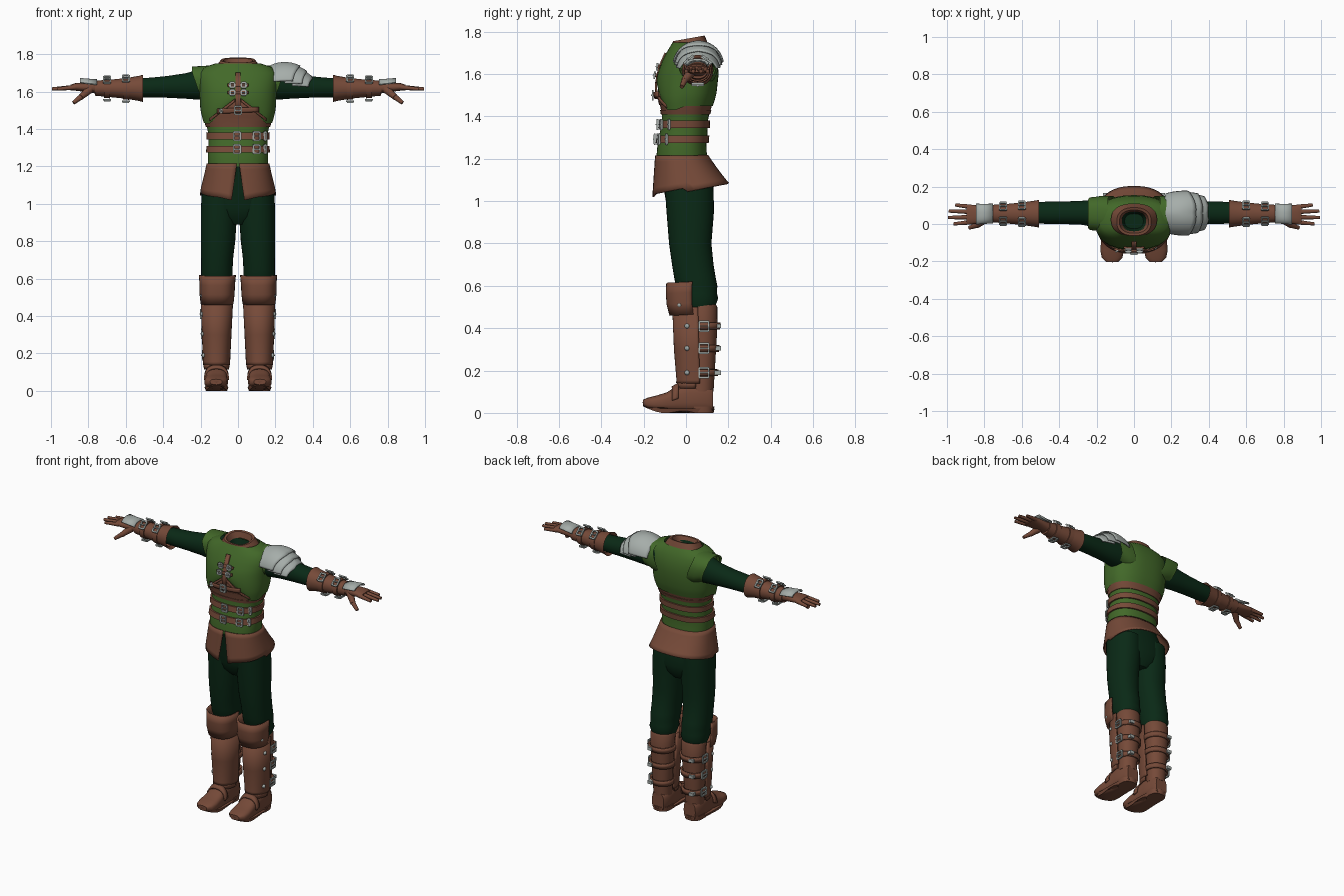
import bpy, bmesh
from math import pi, sin, cos, radians
from mathutils import Vector, Matrix

cube = bpy.data.objects.get("Cube")
if cube:
    bpy.data.objects.remove(cube)


def material(name, rgb):
    m = bpy.data.materials.new(name)
    m.use_nodes = True
    m.diffuse_color = (*rgb, 1)
    node = m.node_tree.nodes["Principled BSDF"]
    node.inputs["Base Color"].default_value = (*rgb, 1)
    node.inputs["Roughness"].default_value = 0.8
    return m


LEATHER = material("brown leather", (0.18, 0.068, 0.04))
GREEN = material("green cloth", (0.055, 0.14, 0.022))
DARK = material("dark green cloth", (0.003, 0.022, 0.008))
STEEL = material("grey steel", (0.38, 0.42, 0.4))


def finish(name, bm, mat, mirror=False, thick=0, smooth=True):
    bmesh.ops.recalc_face_normals(bm, faces=bm.faces)
    me = bpy.data.meshes.new(name)
    bm.to_mesh(me)
    bm.free()
    me.materials.append(mat)
    ob = bpy.data.objects.new(name, me)
    bpy.context.collection.objects.link(ob)
    if thick:
        mod = ob.modifiers.new("thickness", "SOLIDIFY")
        mod.thickness, mod.offset = thick, 0
    if mirror:
        ob.modifiers.new("mirror", "MIRROR")
    if smooth:
        bpy.ops.object.select_all(action="DESELECT")
        ob.select_set(True)
        bpy.context.view_layer.objects.active = ob
        bpy.ops.object.shade_smooth_by_angle(angle=radians(40))
    return ob


def surface(name, f, nu, nv, mat, thick=0.008, mirror=False):
    """Open sheet from a function of u and v in 0..1."""
    bm = bmesh.new()
    g = [[bm.verts.new(f(i / nu, j / nv)) for i in range(nu + 1)] for j in range(nv + 1)]
    for j in range(nv):
        for i in range(nu):
            bm.faces.new((g[j][i], g[j][i + 1], g[j + 1][i + 1], g[j + 1][i]))
    return finish(name, bm, mat, mirror, thick)


def oval(ring, a, axis="z", p=2.4):
    t, ca, cb, ra, rb = ring
    c, s = cos(a), sin(a)
    u = ca + ra * abs(c) ** (2 / p) * (1 if c > 0 else -1)
    v = cb + rb * abs(s) ** (2 / p) * (1 if s > 0 else -1)
    return {"x": (t, u, v), "y": (u, t, v), "z": (u, v, t)}[axis]


def loft(name, rings, mat, axis="z", n=32, p=2.4, bend=None, cap=(1, 1), mirror=False, arc=None):
    """Skin through oval rings (position, centre a, centre b, radius a, radius b)."""
    bend = bend or (lambda x, y, z: (x, y, z))
    if arc:
        a0, a1 = map(radians, arc)
        k = len(rings) - 1
        return surface(name, lambda u, v: bend(*oval(rings[round(v * k)], a0 + (a1 - a0) * u, axis, p)),
                       n, k, mat, 0.01, mirror)
    bm = bmesh.new()
    g = [[bm.verts.new(bend(*oval(r, 2 * pi * i / n, axis, p))) for i in range(n)] for r in rings]
    for lo, hi in zip(g, g[1:]):
        for i in range(n):
            bm.faces.new((lo[i - 1], lo[i], hi[i], hi[i - 1]))
    for flag, row in zip(cap, (g[0], g[-1])):
        if flag:
            bm.faces.new(row)
    return finish(name, bm, mat, mirror)


def boxes(name, parts, mat, matrix, mirror=False):
    bm = bmesh.new()
    for centre, size in parts:
        m = matrix @ Matrix.Translation(centre) @ Matrix.Diagonal((*size, 1))
        bmesh.ops.create_cube(bm, size=1, matrix=m)
    return finish(name, bm, mat, mirror, smooth=False)


def buckle(name, loc, normal, along, w=0.04, h=0.05, mirror=False):
    """Rectangular frame with a pin, lying on a strap."""
    z, x = Vector(normal).normalized(), Vector(along).normalized()
    m = Matrix((x, z.cross(x), z)).transposed().to_4x4()
    m.translation = loc
    t = 0.009
    parts = [((s * w / 2, 0, 0), (t, h, t)) for s in (-1, 1)]
    parts += [((0, s * h / 2, 0), (w, t, t)) for s in (-1, 1)] + [((0, 0, 0.004), (w, t * 0.7, t))]
    boxes(name, parts, STEEL, m, mirror)


# ---- torso outline shared by vest, belts and patches
TORSO = [(1.20, 0, -.02, .16, .12), (1.26, 0, -.02, .162, .116), (1.33, 0, -.01, .157, .112),
         (1.40, 0, -.003, .161, .108), (1.45, 0, 0, .18, .12), (1.50, 0, .002, .194, .134),
         (1.60, 0, .01, .2, .137), (1.66, 0, .018, .205, .124), (1.70, 0, .022, .203, .108),
         (1.73, 0, .024, .175, .092), (1.75, 0, .022, .115, .078)]


def torso_at(z, grow=0):
    for a, b in zip(TORSO, TORSO[1:]):
        if z <= b[0]:
            break
    f = (z - a[0]) / (b[0] - a[0])
    r = [u + (v - u) * f for u, v in zip(a, b)]
    return (z, r[1], r[2], r[3] + grow, r[4] + grow)


def band(name, z0, z1, grow, mat, steps=1):
    rings = [torso_at(z0 + (z1 - z0) * i / steps, grow) for i in range(steps + 1)]
    return loft(name, [torso_at(z0, -.004)] + rings + [torso_at(z1, -.004)], mat, n=48, cap=(0, 0))


def front(x, z, out=0):
    r = torso_at(z)
    return r[2] - r[4] * max(0, 1 - abs(x / r[3]) ** 2.4) ** (1 / 2.4) - out


def patch(name, x0, z0, x1, z1, h, mat, out=.007):
    """Strap hugging the chest from one point to another."""
    def f(u, v):
        x, z = x0 + (x1 - x0) * u, z0 + (z1 - z0) * u + h * (v - .5)
        return (x, front(x, z, out), z)
    surface(name, f, 10, 3, mat, .009)


def chest_edge(x, y, z):
    if z >= 1.6:
        return x, y, z
    ahead = min(1, max(0, -y / .05))
    edge = 1.45 + ahead * (.13 * max(0, 1 - abs(x) / .15) - .02)
    return x, y, 1.6 - (1.6 - z) * (1.6 - edge) / .15


band("vest_belly", 1.20, 1.42, 0, GREEN, 6)
band("corset", 1.41, 1.60, .002, LEATHER, 6)
for i, (z0, z1) in enumerate([(1.275, 1.31), (1.345, 1.38), (1.41, 1.43), (1.455, 1.475)]):
    band(f"waist_belt_{i}", z0, z1, .01 if i < 2 else .006, LEATHER)
band("vest_hem", 1.197, 1.212, .006, GREEN)
loft("vest_chest", [torso_at(z, .007) for z in (1.45, 1.48, 1.51, 1.55, 1.6, 1.63, 1.66, 1.70, 1.73, 1.75)],
     GREEN, n=64, bend=chest_edge, cap=(0, 0))
loft("shoulder_cap", [(.14, .05, 1.64, .1, .1), (.19, .055, 1.642, .096, .095), (.225, .055, 1.65, .09, .085),
                      (.245, .055, 1.65, .088, .085), (.235, .055, 1.65, .08, .077)], GREEN, "x",
     bend=lambda x, y, z: (x - max(0, 1.7 - z) * .35, y, z), cap=(0, 0), mirror=True)

# ---- collar, placket and chest straps
loft("collar", [(1.715, 0, .018, .128, .09), (1.745, 0, .015, .108, .082), (1.768, 0, .013, .092, .075),
                (1.766, 0, .013, .078, .062), (1.73, 0, .015, .064, .05)], LEATHER, cap=(0, 0),
     bend=lambda x, y, z: (x, y, z + .18 * (y - .01)))
loft("neck_lining", [(1.735, 0, .015, .068, .054), (1.69, 0, .015, .05, .04)], DARK, cap=(0, 1))
patch("placket", -.014, 1.6, .014, 1.6, .2, LEATHER, .011)
for i, z in enumerate((1.635, 1.595)):
    patch(f"chest_strap_{i}", -.055, z, .055, z, .016, LEATHER, .015)
    for s in (-1, 1):
        buckle(f"chest_buckle_{i}_{s}", (s * .03, front(s * .03, z, .022), z), (0, -1, .1), (1, 0, 0), .025, .026)
patch("rib_strap", -.11, 1.495, .11, 1.505, .026, LEATHER, .017)
buckle("rib_buckle", (0, front(0, 1.5, .025), 1.5), (0, -1, 0), (1, 0, 0), .035, .042)
buckle("rib_strap_end", (-.09, front(-.09, 1.497, .022), 1.497), (-.4, -1, 0), (1, .3, 0), .012, .024)
for s in (-1, 1):
    patch(f"cross_trim_{s}", s * .015, 1.555, s * .15, 1.45, .016, LEATHER, .013)
for i, z in enumerate((1.292, 1.362)):
    for x in (-.005, .1, .145):
        buckle(f"belt_buckle_{i}_{x}", (x, front(x, z, .018), z), (x * 2, -1, 0), (1, x * 2, 0),
               .036 if x < .14 else .012, .044)


# ---- skirt with a front slit
def skirt_point(u, v):
    gap = .02 + .1 * v
    a = -pi / 2 + gap + (2 * pi - 2 * gap) * u
    x, y, _ = oval((0, 0, -.02 + .042 * v, .163 + .037 * v, .122 + .056 * v), a)
    bottom = 1.055 + .2 * y + .02 * min(1, abs(x) / .1) * (y < 0) - .012
    return x, y, 1.215 + (bottom - 1.215) * v


surface("skirt", skirt_point, 56, 6, LEATHER, .008)

# ---- trousers
loft("hips", [(1.2, 0, -.02, .15, .11), (1.08, 0, .01, .188, .118), (.98, 0, .02, .18, .112),
              (.93, 0, .022, .13, .1), (.89, 0, .025, .05, .07)], DARK)
loft("trouser_leg", [(1.08, .098, .014, .095, .115), (.95, .102, .02, .097, .112), (.8, .107, .02, .092, .1),
                     (.7, .112, .032, .085, .098), (.64, .113, .042, .084, .098), (.6, .113, .05, .084, .098),
                     (.565, .113, .058, .08, .088), (.54, .113, .062, .084, .09), (.49, .113, .065, .068, .068)],
     DARK, mirror=True, p=2.2)

# ---- boots
loft("boot_shaft", [(.1, .115, .072, .056, .058), (.2, .115, .078, .06, .058), (.4, .113, .082, .071, .066),
                    (.5, .112, .078, .076, .07), (.512, .112, .078, .07, .064)], LEATHER, mirror=True, p=2.1)
loft("greave", [(.14, .115, .05, .066, .092), (.155, .115, .05, .068, .09), (.3, .114, .045, .074, .097),
                (.5, .112, .04, .082, .1)], LEATHER, mirror=True, arc=(172, 368), p=2.2)
loft("knee_guard", [(.465, .112, .035, .083, .108), (.52, .112, .028, .089, .115), (.57, .111, .028, .09, .118),
                    (.62, .11, .03, .094, .118)], LEATHER, mirror=True, arc=(180, 360), p=2.6,
     bend=lambda x, y, z: (x, y, z + .05 * (y - .03)))
loft("boot_foot", [(.128, .115, .06, .042, .058), (.1, .115, .068, .056, .066), (.02, .115, .073, .058, .072),
                   (-.04, .115, .066, .056, .064), (-.09, .116, .052, .06, .045), (-.14, .117, .047, .063, .035),
                   (-.18, .117, .046, .055, .026), (-.203, .117, .048, .032, .014)], LEATHER, "y", mirror=True, p=2.8)
loft("sole", [(.0, .115, -.035, .058, .165), (.02, .115, -.035, .064, .17)], LEATHER, mirror=True, p=2.6,
     bend=lambda x, y, z: (x, y, z + .6 * max(0, -y - .12) ** 1.2 + (.008 if -.05 < y < .02 and z < .01 else 0)))
loft("heel", [(0, .115, .072, .054, .058), (.03, .115, .072, .058, .062)], LEATHER, mirror=True)
loft("instep_strap", [(-.035, .115, .068, .061, .07), (-.065, .115, .058, .062, .062)], LEATHER, "y",
     mirror=True, arc=(0, 180))
loft("ankle_cuff", [(.115, .115, .045, .062, .085), (.15, .115, .05, .066, .087)], LEATHER, mirror=True,
     arc=(180, 360))
for i, z in enumerate((.19, .305, .41)):
    r = .062 + .045 * (z - .19)
    loft(f"boot_strap_{i}", [(z - .016, .114, .08, r + .006, r + .004), (z + .016, .114, .08, r + .008, r + .006)],
         LEATHER, mirror=True, arc=(-20, 200), p=2.1)
    buckle(f"boot_buckle_{i}", (.114 + r + .012, .085, z), (1, 0, 0), (0, 1, 0), .045, .045, True)
    boxes(f"boot_strap_tip_{i}", [((.15, .15, z), (.03, .03, .02))], STEEL, Matrix(), True)
for i, (y, z, x) in enumerate([(.005, .19, .187), (.005, .305, .191), (.005, .41, .195), (-.03, .51, .195)]):
    bm = bmesh.new()
    bmesh.ops.create_uvsphere(bm, u_segments=10, v_segments=6, radius=.012, matrix=Matrix.Translation((x - .004, y, z)))
    finish(f"greave_stud_{i}", bm, STEEL, True)

# ---- arms and gauntlets
loft("sleeve", [(.13, .05, 1.642, .078, .085), (.2, .055, 1.638, .074, .082), (.28, .06, 1.63, .064, .068),
                (.38, .06, 1.625, .06, .058), (.46, .06, 1.622, .06, .053), (.54, .06, 1.62, .055, .05)],
     DARK, "x", mirror=True, p=2.1)
loft("gauntlet", [(.525, .055, 1.617, .056, .055), (.508, .055, 1.617, .074, .073), (.53, .055, 1.617, .07, .067),
                  (.6, .055, 1.617, .06, .055), (.68, .055, 1.617, .052, .047), (.765, .056, 1.618, .046, .04)],
     LEATHER, "x", cap=(0, 1), mirror=True, p=2.1)
for i, (x, r) in enumerate([(.6, .062), (.7, .054)]):
    loft(f"arm_strap_{i}", [(x - .016, .055, 1.617, r + .004, r - .001), (x + .016, .055, 1.617, r + .002, r - .003)],
         LEATHER, "x", mirror=True, p=2.1)
    for j, a in enumerate((-40, 40, 180)):
        n = Vector((0, sin(radians(a)), cos(radians(a))))
        buckle(f"arm_buckle_{i}_{j}", Vector((x, .055, 1.617)) + n * (r + .007), n, (1, 0, 0), .034, .05, True)

# ---- hands
loft("palm", [(.75, .056, 1.62, .04, .032), (.8, .052, 1.622, .046, .026), (.87, .05, 1.625, .052, .02),
              (.895, .05, 1.622, .05, .015)], LEATHER, "x", mirror=True)
loft("hand_plate", [(.755, .056, 1.625, .05, .036), (.8, .054, 1.63, .05, .034), (.845, .053, 1.638, .053, .03)],
     STEEL, "x", mirror=True, arc=(15, 165))


def finger(name, a, b, r):
    a, b = Vector(a), Vector(b)
    d = b - a
    m = Matrix.Translation((a + b) / 2) @ d.to_track_quat("Z", "Y").to_matrix().to_4x4()
    bm = bmesh.new()
    bmesh.ops.create_cone(bm, cap_ends=True, segments=10, radius1=r, radius2=r * .65, depth=d.length, matrix=m)
    finish(name, bm, LEATHER, True)


for i, (y, tip) in enumerate([(.01, .965), (.037, .995), (.065, .99), (.091, .955)]):
    finger(f"finger_{i}", (.87, y, 1.623), (tip, y * 1.25 - .012, 1.614), .0135)
finger("thumb_base", (.79, .03, 1.615), (.84, -.008, 1.57), .024)
finger("thumb", (.832, -.003, 1.577), (.88, -.02, 1.54), .016)

# ---- layered shoulder guard on the left
for k, (x0, x1) in enumerate([(.15, .33), (.23, .365), (.27, .397)]):
    def plate(u, v, k=k, x0=x0, x1=x1):
        a = radians(-82 + 164 * u)
        x = x0 + (x1 - x0) * v * (1 - .32 * abs(sin(a)) ** 2)
        drop = 3 * (x - .25) ** 2
        r = .118 - .007 * k - drop * .5
        return x + .02 * abs(sin(a)), .058 + r * sin(a), 1.64 + (.115 - .007 * k - drop) * cos(a) - .012 * k * abs(sin(a))
    surface(f"shoulder_guard_{k}", plate, 28, 8, STEEL, .007)
